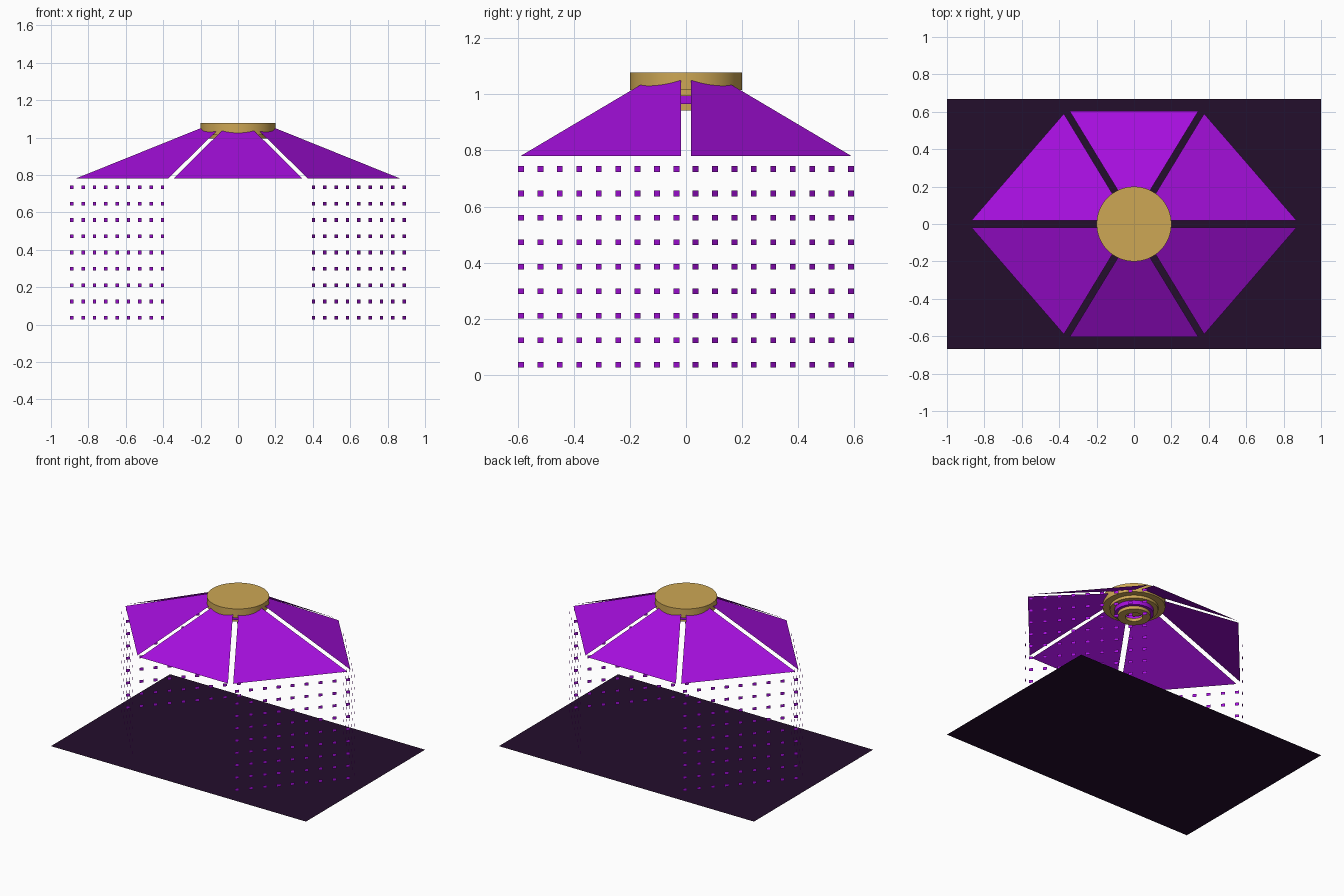
import bpy, bmesh, math
from mathutils import Vector

if "Cube" in bpy.data.objects:
    bpy.data.objects.remove(bpy.data.objects["Cube"])


def material(name, color):
    m = bpy.data.materials.new(name)
    m.diffuse_color = (*color, 1)
    m.use_nodes = True
    m.node_tree.nodes["Principled BSDF"].inputs["Base Color"].default_value = m.diffuse_color
    return m


PURPLE = material("bright purple", (0.376, 0.0046, 0.72))
GOLD = material("brass gold", (0.61, 0.386, 0.091))
DARK = material("dark plum", (0.0176, 0.0044, 0.0252))


def mesh_object(name, verts, faces, mat):
    me = bpy.data.meshes.new(name)
    me.from_pydata(verts, [], faces)
    me.materials.append(mat)
    ob = bpy.data.objects.new(name, me)
    bpy.context.collection.objects.link(ob)
    return ob


def lathe(name, profile, mat, closed, n=64):
    """Revolve (r, z) points round the z axis, with caps or as a closed ring."""
    k = len(profile)
    verts = [(r * math.cos(2 * math.pi * i / n), r * math.sin(2 * math.pi * i / n), z)
             for i in range(n) for r, z in profile]
    faces = [(i * k + j, (i + 1) % n * k + j, (i + 1) % n * k + (j + 1) % k, i * k + (j + 1) % k)
             for i in range(n) for j in range(k if closed else k - 1)]
    if not closed:
        faces += [[i * k for i in range(n)][::-1], [i * k + k - 1 for i in range(n)]]
    ob = mesh_object(name, verts, faces, mat)
    bpy.ops.object.select_all(action='DESELECT')
    bpy.context.view_layer.objects.active = ob
    ob.select_set(True)
    bpy.ops.object.shade_smooth_by_angle(angle=math.radians(35))
    return ob


def ring(name, r_in, r_out, z0, z1, mat):
    lathe(name, [(r_in, z0), (r_out, z0), (r_out, z1), (r_in, z1)], mat, True)


# floor sheet
mesh_object("floor", [(-1, -.667, 0), (1, -.667, 0), (1, .667, 0), (-1, .667, 0)],
            [(0, 1, 2, 3)], DARK)

# central hub and the stepped rings below it
lathe("hub_disc", [(.2, 1.015), (.2, 1.078)], GOLD, False)
ring("upper_ring", .12, .155, .995, 1.015, GOLD)
ring("middle_ring", .085, .125, .965, .998, PURPLE)
ring("lower_ring", .055, .105, .943, .965, GOLD)


# sloping canopy panels
def panel(name, verts):
    nrm = (Vector(verts[1]) - Vector(verts[0])).cross(Vector(verts[2]) - Vector(verts[0]))
    mesh_object(name, verts, [(0, 1, 2, 3) if nrm.z > 0 else (3, 2, 1, 0)], PURPLE)


def side_z(x, y):
    return .78 + .403 * ((.87 - x) - (y - .018) * .865)


for sy, end in ((-1, "front"), (1, "back")):
    panel(end + "_panel", [(-.345, sy * .605, .78), (.345, sy * .605, .78),
                           (.08, sy * .17, 1.043), (-.08, sy * .17, 1.043)])
    for sx, side in ((-1, "left"), (1, "right")):
        pts = [(.375, .59), (.87, .018), (.18, .018), (.113, .158)]
        panel(f"{end}_{side}_panel", [(sx * x, sy * y, side_z(x, y)) for x, y in pts])

# hanging curtains of small flat squares under the four slanted sides
A, B = Vector((.888, .034, 0)), Vector((.404, .588, 0))
along = (B - A).normalized() * .0135
for sy, end in ((-1, "front"), (1, "back")):
    for sx, side in ((-1, "left"), (1, "right")):
        verts, faces = [], []
        for c in range(9):
            p = A.lerp(B, c / 8)
            for r in range(9):
                z = .037 + r * .0871
                b = len(verts)
                for s, h in ((-1, -.01), (1, -.01), (1, .01), (-1, .01)):
                    q = p + along * s
                    verts.append((sx * q.x, sy * q.y, z + h))
                f = (b, b + 1, b + 2, b + 3)
                faces.append(f if sx * sy > 0 else f[::-1])
        mesh_object(f"{end}_{side}_curtain", verts, faces, PURPLE)
